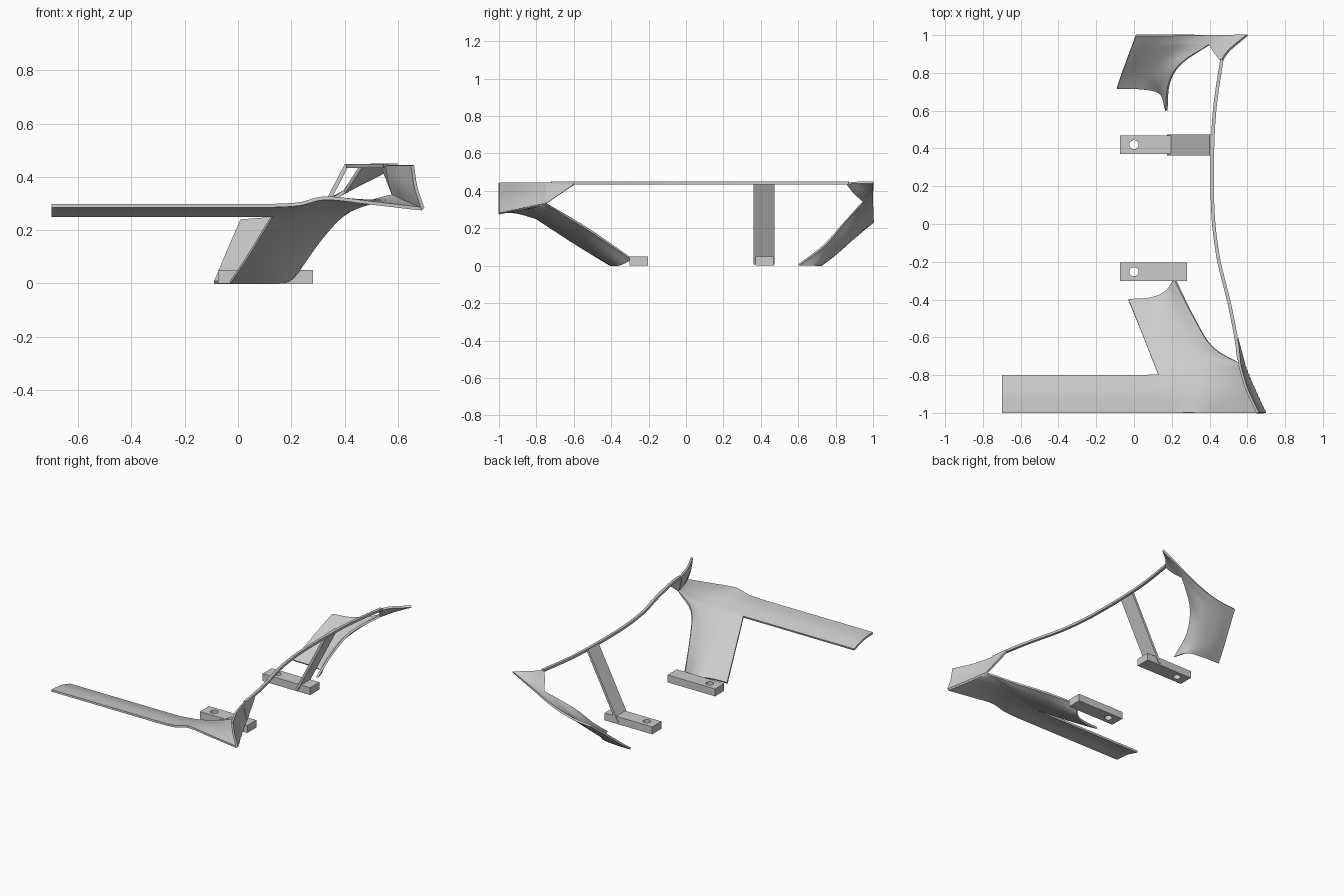
import bpy, bmesh
from mathutils import Vector

cube = bpy.data.objects.get("Cube")
if cube:
    bpy.data.objects.remove(cube, do_unlink=True)

grey = bpy.data.materials.new("plain grey")
grey.use_nodes = True
colour = (0.6, 0.6, 0.6, 1)
grey.diffuse_color = colour
grey.node_tree.nodes["Principled BSDF"].inputs["Base Color"].default_value = colour


def spline(points, steps):
    """Resample a smooth curve through the points, evenly by span."""
    pts = [Vector(p) for p in points]
    pts = [2 * pts[0] - pts[1]] + pts + [2 * pts[-1] - pts[-2]]
    spans = len(pts) - 3
    result = []
    for i in range(steps + 1):
        t = i / steps * spans
        k = min(int(t), spans - 1)
        t -= k
        a, b, c, d = pts[k:k + 4]
        result.append(0.5 * (2 * b + (c - a) * t + (2 * a - 5 * b + 4 * c - d) * t ** 2
                             + (3 * b - a - 3 * c + d) * t ** 3))
    return result


def add_patch(bm, curves, along=24, across=12):
    """Loft a smooth patch through a series of guide curves."""
    rows = [spline(c, along) for c in curves]
    columns = [spline(col, across) for col in zip(*rows)]
    grid = [[bm.verts.new(p) for p in col] for col in columns]
    for i in range(along):
        for j in range(across):
            bm.faces.new((grid[i][j], grid[i + 1][j], grid[i + 1][j + 1], grid[i][j + 1]))


def sheet(name, patches, thickness):
    """Join patches into one skin and give it thickness."""
    bm = bmesh.new()
    for curves in patches:
        add_patch(bm, curves)
    bmesh.ops.remove_doubles(bm, verts=bm.verts, dist=0.0005)
    bmesh.ops.recalc_face_normals(bm, faces=bm.faces)
    mesh = bpy.data.meshes.new(name)
    bm.to_mesh(mesh)
    bm.free()
    obj = bpy.data.objects.new(name, mesh)
    bpy.context.collection.objects.link(obj)
    mesh.materials.append(grey)
    solid = obj.modifiers.new("thickness", 'SOLIDIFY')
    solid.thickness = thickness
    solid.offset = 0
    bpy.ops.object.select_all(action='DESELECT')
    obj.select_set(True)
    bpy.context.view_layer.objects.active = obj
    bpy.ops.object.modifier_apply(modifier=solid.name)
    bpy.ops.object.shade_smooth_by_angle(angle=0.6)
    return obj


def at_height(points, z):
    return [(x, y, z) for x, y in points]


# Front skin: cross bar, corner, swept leg and upright side wing
bar_profile = [(-1, 0.292), (-0.9, 0.284), (-0.8, 0.256)]
bar = [[(x, y, z) for y, z in bar_profile] for x in (-0.7, 0.13)]
corner_end = [(0.695, -1, 0.279), (0.635, -0.87, 0.305), (0.585, -0.75, 0.33)]
corner_front = [(0.13, -1, 0.292), (0.23, -1, 0.298), (0.33, -1, 0.32),
                (0.5, -1, 0.302), corner_end[0]]
corner_middle = [(0.13, -0.9, 0.284), (0.24, -0.9, 0.292), (0.36, -0.89, 0.309),
                 (0.5, -0.88, 0.308), corner_end[1]]
leg_top = [(0.13, -0.8, 0.256), (0.25, -0.79, 0.265), (0.36, -0.77, 0.28),
           (0.47, -0.735, 0.3), corner_end[2]]
leg_upper = [(0.09, -0.7, 0.19), (0.18, -0.69, 0.2), (0.27, -0.68, 0.218),
             (0.36, -0.665, 0.247), (0.42, -0.655, 0.275)]
leg_lower = [(0.035, -0.56, 0.1), (0.12, -0.555, 0.108), (0.19, -0.545, 0.125),
             (0.26, -0.525, 0.15), (0.32, -0.5, 0.18)]
leg_foot = [(-0.03, -0.4, 0.003), (0.07, -0.395, 0.003), (0.14, -0.375, 0.003),
            (0.185, -0.34, 0.01), (0.215, -0.29, 0.035)]
wing_top = at_height([(0.655, -1), (0.595, -0.87), (0.56, -0.75)], 0.443)
wing_middle = [(0.668, -1, 0.36), (0.608, -0.87, 0.368), (0.569, -0.75, 0.385)]
wing_tail = [[corner_end[2], (0.545, -0.6, 0.434)], [wing_top[2], (0.54, -0.6, 0.443)]]
sheet("front_panel", [bar, [corner_front, corner_middle, leg_top],
                      [leg_top, leg_upper, leg_lower, leg_foot],
                      [corner_end, wing_middle, wing_top], wing_tail], 0.013)

# Rear skin: swept leg and the flared tip that meets the rail
rear_edge = [(0.01, 1, 0.235), (0.15, 1, 0.25), (0.3, 1, 0.295), (0.46, 1, 0.375)]
rear_notch = [(-0.008, 0.95, 0.195), (0.12, 0.955, 0.21), (0.26, 0.955, 0.26),
              (0.4, 0.95, 0.345)]
rear_middle = [(-0.045, 0.85, 0.11), (0.06, 0.86, 0.12), (0.17, 0.86, 0.155),
               (0.25, 0.85, 0.235)]
rear_lower = [(-0.07, 0.78, 0.05), (0.04, 0.78, 0.05), (0.13, 0.765, 0.07),
              (0.185, 0.74, 0.11)]
rear_foot = [(-0.09, 0.72, 0.003), (0.05, 0.715, 0.003), (0.14, 0.69, 0.003),
             (0.172, 0.6, 0.003)]
tip = [[rear_edge[-1], (0.53, 1, 0.41), (0.6, 1, 0.445)],
       [(0.43, 0.975, 0.36), (0.47, 0.95, 0.395), (0.505, 0.92, 0.445)],
       [rear_notch[-1], (0.43, 0.9, 0.39), (0.462, 0.86, 0.44)]]
sheet("rear_panel", [[rear_edge, rear_notch], [rear_notch, rear_middle, rear_lower, rear_foot],
                     tip], 0.013)

# Long side rail along the top
rail_path = [(0.555, -0.72), (0.54, -0.6), (0.5, -0.4), (0.45, -0.2), (0.422, 0),
             (0.414, 0.2), (0.417, 0.45), (0.432, 0.65), (0.465, 0.87)]
sheet("side_rail", [[at_height(rail_path, z) for z in (0.433, 0.449)]], 0.018)

# Slanted plate between the rear block and the rail
sheet("rail_strut", [[[(0.183, y, 0.01), (0.408, y, 0.445)] for y in (0.362, 0.474)]], 0.016)


# Mounting blocks with a bolt hole
def mounting_block(name, y):
    bpy.ops.mesh.primitive_cylinder_add(vertices=32, radius=0.024, depth=0.2, location=(0, y, 0))
    cutter = bpy.context.object
    cutter.hide_render = True
    bpy.ops.mesh.primitive_cube_add(size=1, location=(0.103, y, 0.025))
    block = bpy.context.object
    block.name = name
    block.scale = (0.356, 0.098, 0.05)
    bpy.ops.object.transform_apply(location=False, rotation=False)
    block.data.materials.append(grey)
    hole = block.modifiers.new("hole", 'BOOLEAN')
    hole.operation = 'DIFFERENCE'
    hole.object = cutter
    bpy.ops.object.modifier_apply(modifier=hole.name)
    bpy.data.objects.remove(cutter, do_unlink=True)
    bpy.ops.object.shade_smooth_by_angle(angle=0.6)


mounting_block("front_block", -0.253)
mounting_block("rear_block", 0.42)
